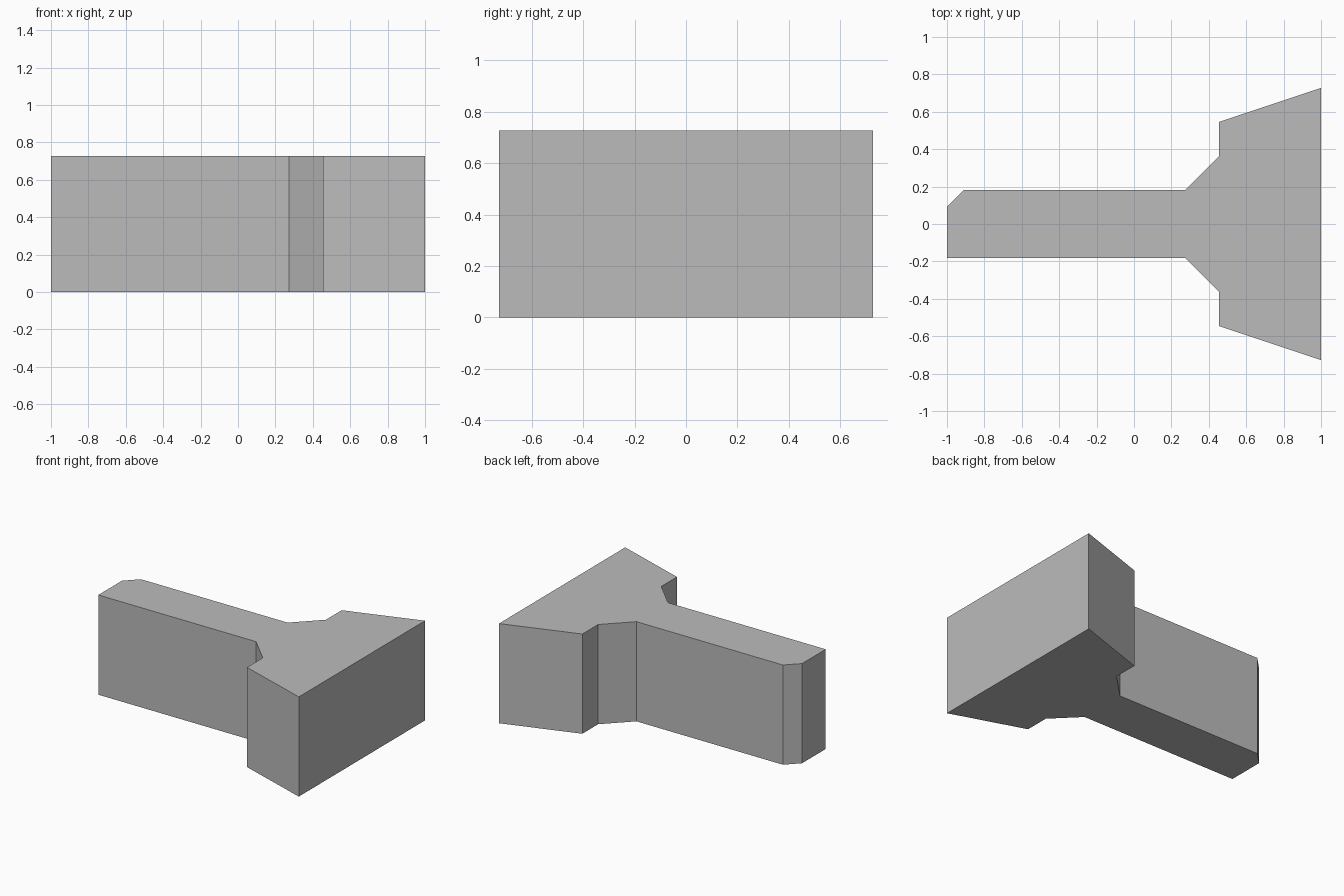
import bpy
import bmesh

cube = bpy.data.objects.get("Cube")
if cube:
    bpy.data.objects.remove(cube, do_unlink=True)

U = 2 / 11          # design module
HEIGHT = 4 * U

# Single flat grey
grey = bpy.data.materials.new("plain grey")
grey.use_nodes = True
colour = (0.5, 0.5, 0.5, 1)
grey.diffuse_color = colour
grey.node_tree.nodes["Principled BSDF"].inputs["Base Color"].default_value = colour

# Half outline in modules, from the stem end to the wide head
half = [(1.5, 1), (2.5, 2), (2.5, 3), (5.5, 4)]
stem_end = [(-5.5, -1)]
chamfered_corner = [(-5.5, 0.5), (-5, 1)]
outline = stem_end + [(x, -y) for x, y in half] + half[::-1] + chamfered_corner[::-1]

# Extrude the outline into a solid block
bm = bmesh.new()
base = bm.faces.new([bm.verts.new((x * U, y * U, 0)) for x, y in outline])
top = bmesh.ops.extrude_face_region(bm, geom=[base], use_keep_orig=True)
moved = [v for v in top["geom"] if isinstance(v, bmesh.types.BMVert)]
bmesh.ops.translate(bm, verts=moved, vec=(0, 0, HEIGHT))
bmesh.ops.recalc_face_normals(bm, faces=bm.faces)

mesh = bpy.data.meshes.new("wedge_headed_block")
bm.to_mesh(mesh)
bm.free()
mesh.materials.append(grey)
block = bpy.data.objects.new("wedge_headed_block", mesh)
bpy.context.collection.objects.link(block)
